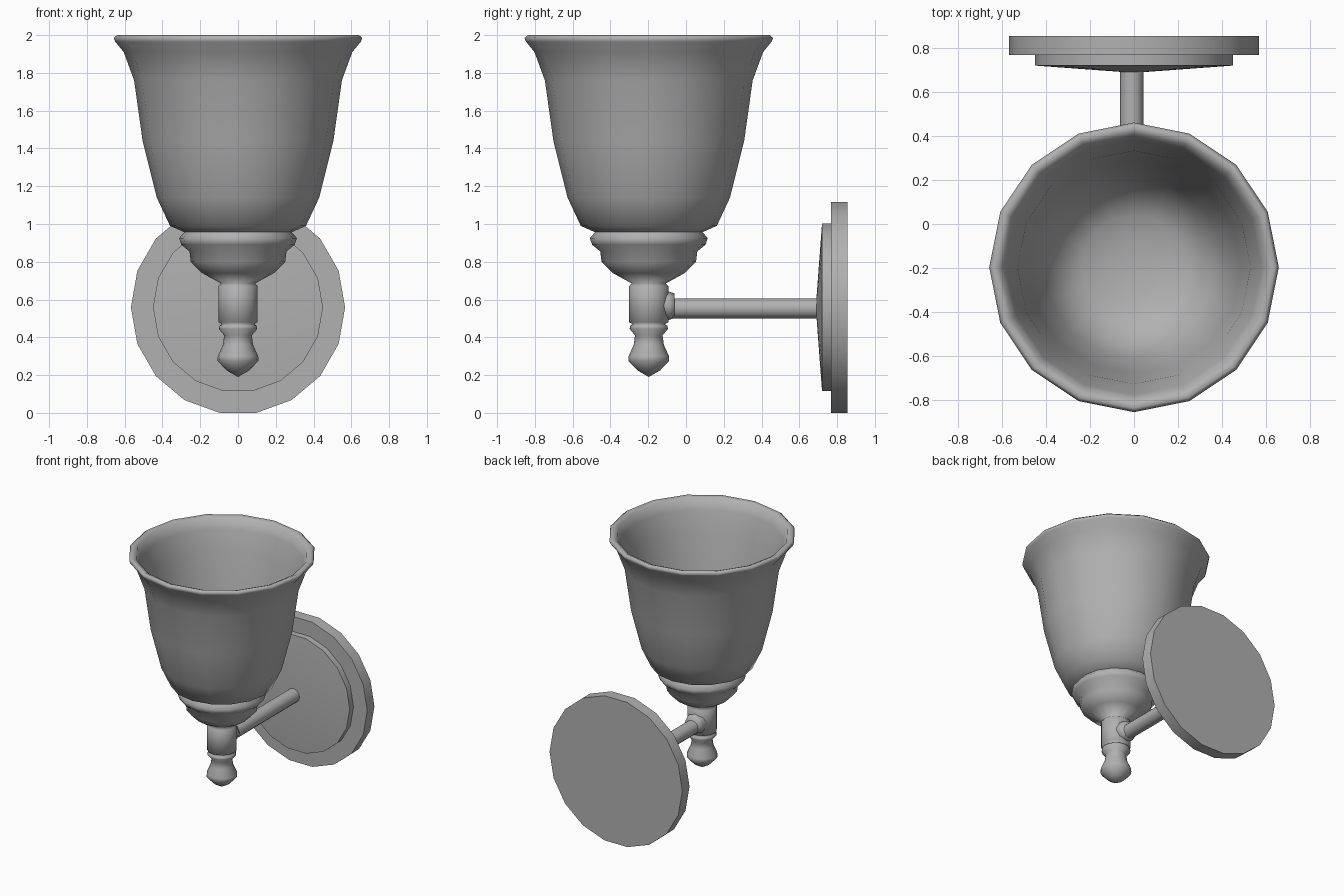
import bpy, math
from mathutils import Matrix, Vector

if "Cube" in bpy.data.objects:
    bpy.data.objects.remove(bpy.data.objects["Cube"])

grey = bpy.data.materials.new("dark_grey")
grey.diffuse_color = (0.44, 0.44, 0.44, 1)
grey.use_nodes = True
grey.node_tree.nodes["Principled BSDF"].inputs["Base Color"].default_value = grey.diffuse_color


def lathe(name, profile, sides, matrix, angle=50):
    """Revolve (radius, height) points about local z; radius 0 makes a pole."""
    verts, rings, faces = [], [], []
    for r, h in profile:
        n = 1 if r == 0 else sides
        rings.append([len(verts) + i for i in range(n)])
        for i in range(n):
            a = 2 * math.pi * i / sides
            verts.append((r * math.cos(a), r * math.sin(a), h))
    for lo, hi in zip(rings, rings[1:]):
        for i in range(sides):
            j = (i + 1) % sides
            if len(lo) == 1:
                faces.append((lo[0], hi[j], hi[i]))
            elif len(hi) == 1:
                faces.append((lo[i], lo[j], hi[0]))
            else:
                faces.append((lo[i], lo[j], hi[j], hi[i]))
    mesh = bpy.data.meshes.new(name)
    mesh.from_pydata([matrix @ Vector(v) for v in verts], [], faces)
    mesh.materials.append(grey)
    mesh.update()
    obj = bpy.data.objects.new(name, mesh)
    bpy.context.collection.objects.link(obj)
    bpy.ops.object.select_all(action='DESELECT')
    obj.select_set(True)
    bpy.context.view_layer.objects.active = obj
    bpy.ops.object.shade_smooth_by_angle(angle=math.radians(angle))
    return obj


upright = Matrix.Translation((0, -0.197, 0))


def forward(x, y, z):
    """Local z points to the front (-y)."""
    return Matrix.Translation((x, y, z)) @ Matrix.Rotation(math.pi / 2, 4, 'X')


# Bell shade: outer wall, rolled lip, inner wall and rounded floor
lathe("shade", [
    (0.27, 0.95), (0.36, 0.99), (0.43, 1.14), (0.505, 1.44),
    (0.55, 1.76), (0.605, 1.91), (0.65, 1.965), (0.658, 1.985), (0.64, 2.0),
    (0.605, 1.985), (0.58, 1.91), (0.53, 1.76), (0.485, 1.44), (0.41, 1.14),
    (0.33, 1.01), (0.24, 0.96), (0.12, 0.935), (0, 0.93)], 16, upright, 120)

# Turned body: finial, stem and stepped cup holding the shade
lathe("turned_body", [
    (0, 0.19), (0.06, 0.225), (0.108, 0.275), (0.107, 0.30), (0.08, 0.36),
    (0.073, 0.41), (0.102, 0.445), (0.098, 0.462), (0.085, 0.47),
    (0.104, 0.48), (0.104, 0.672), (0.09, 0.685), (0.19, 0.74), (0.25, 0.80),
    (0.257, 0.855), (0.30, 0.89), (0.312, 0.925), (0.28, 0.962)],
    16, upright, 120)

# Arm and its collar at the stem
lathe("arm", [(0, 0), (0.053, 0), (0.053, 0.87), (0, 0.87)], 12, forward(-0.01, 0.71, 0.553))
lathe("arm_collar", [(0, 0), (0.065, 0), (0.075, 0.03), (0.078, 0.1), (0, 0.1)],
      8, forward(-0.01, -0.06, 0.567), 80)

# Wall plate and its shallow raised boss
lathe("wall_plate", [(0, 0), (0.567, 0), (0.567, 0.088), (0, 0.088)],
      18, forward(0, 0.855, 0.559))
lathe("plate_boss", [(0, 0), (0.45, 0), (0.45, 0.05), (0, 0.083)],
      18, forward(0, 0.77, 0.559))
